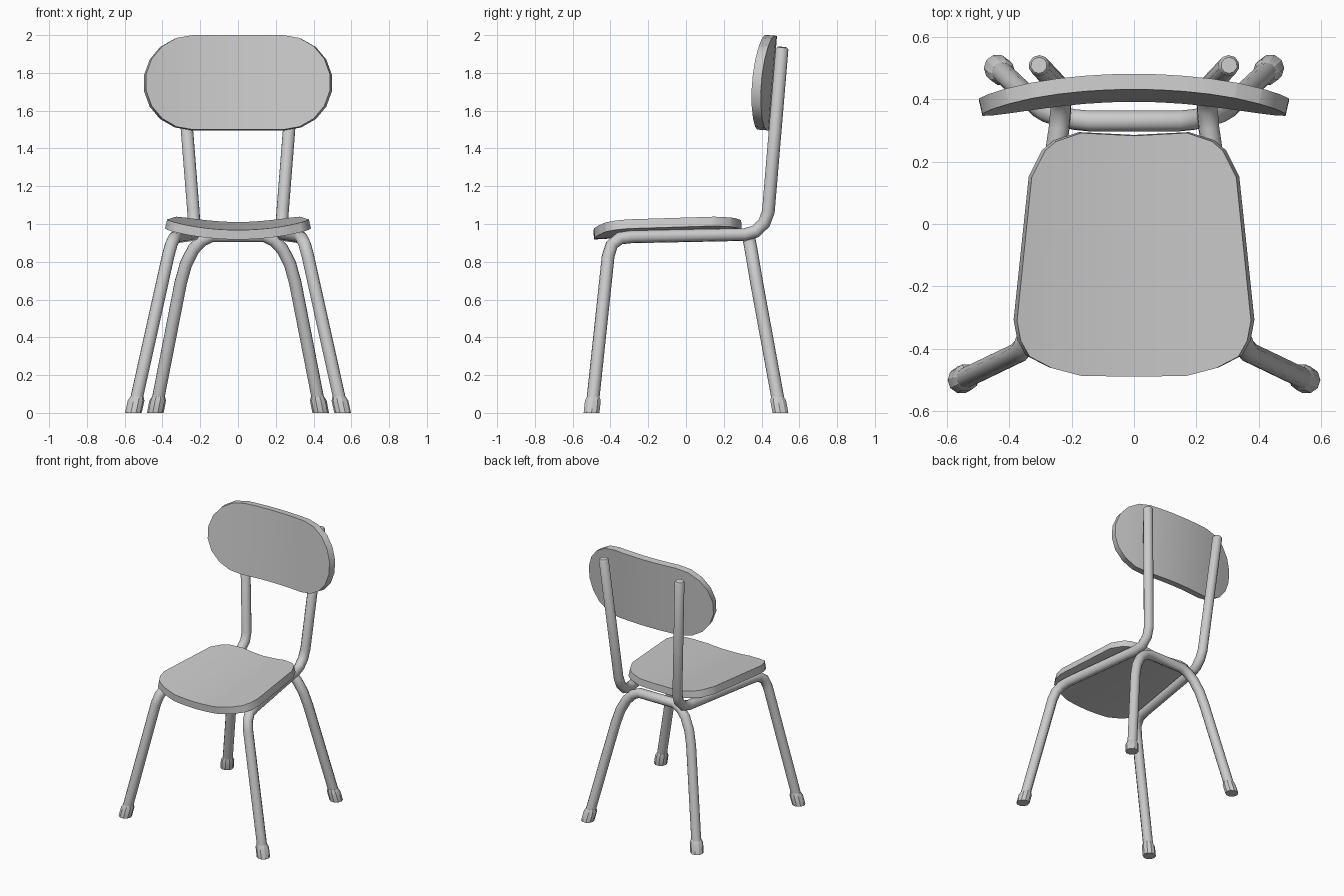
import bpy, bmesh, math
from mathutils import Vector

if "Cube" in bpy.data.objects:
    bpy.data.objects.remove(bpy.data.objects["Cube"])

SIDES = 10
TUBE_R = 0.034


def finish(bm, name, angle=35):
    bmesh.ops.recalc_face_normals(bm, faces=bm.faces)
    return to_object(bm, name, angle)


def to_object(bm, name, angle=35):
    mesh = bpy.data.meshes.new(name)
    bm.to_mesh(mesh)
    bm.free()
    obj = bpy.data.objects.new(name, mesh)
    bpy.context.collection.objects.link(obj)
    bpy.ops.object.select_all(action='DESELECT')
    obj.select_set(True)
    bpy.context.view_layer.objects.active = obj
    bpy.ops.object.shade_smooth_by_angle(angle=math.radians(angle))
    return obj


def skin(bm, rings):
    # bridge successive rings and cap both ends
    for a, b in zip(rings, rings[1:]):
        for i in range(SIDES):
            j = (i + 1) % SIDES
            bm.faces.new((a[i], a[j], b[j], b[i]))
    bm.faces.new(rings[0][::-1])
    bm.faces.new(rings[-1])


def tube(name, path, radii=None):
    pts = [Vector(p) for p in path]
    radii = radii or [TUBE_R] * len(pts)
    bm = bmesh.new()
    rings, side = [], None
    for k, p in enumerate(pts):
        t_in = (p - pts[max(k - 1, 0)]).normalized()
        t_out = (pts[min(k + 1, len(pts) - 1)] - p).normalized()
        t = (t_in + t_out).normalized()
        ref = side if side else Vector((0, 1, 0.3))
        side = (ref - t * ref.dot(t)).normalized()
        up = t.cross(side)
        rings.append([bm.verts.new(p + radii[k] * (
            side * math.cos(2 * math.pi * i / SIDES) +
            up * math.sin(2 * math.pi * i / SIDES))) for i in range(SIDES)])
    skin(bm, rings)
    return finish(bm, name, 40)


def foot(name, base, lean):
    # rubber cap: level rings that follow the lean of the leg
    bm = bmesh.new()
    rings = []
    for z, r in ((0, 0.044), (0.065, 0.044), (0.088, 0.034)):
        c = Vector(base) + Vector(lean) * z
        rings.append([bm.verts.new((c.x + r * math.cos(2 * math.pi * i / SIDES),
                                    c.y + r * math.sin(2 * math.pi * i / SIDES), z))
                      for i in range(SIDES)])
    skin(bm, rings)
    return finish(bm, name, 25)


def panel(name, outline, place, cuts, thickness):
    # flat outline, sliced along x, then bent into place and thickened
    bm = bmesh.new()
    bm.faces.new([bm.verts.new((u, v, 0)) for u, v in outline])
    for x in cuts:
        bmesh.ops.bisect_plane(bm, geom=bm.verts[:] + bm.edges[:] + bm.faces[:],
                               dist=1e-5, plane_co=(x, 0, 0), plane_no=(1, 0, 0))
    for v in bm.verts:
        v.co = place(v.co.x, v.co.y)
    obj = to_object(bm, name, 35)
    mod = obj.modifiers.new("thickness", 'SOLIDIFY')
    mod.thickness = thickness
    mod.offset = -1
    bpy.ops.object.modifier_apply(modifier=mod.name)
    bpy.ops.object.shade_smooth_by_angle(angle=math.radians(35))
    return obj


# Seat: rounded trapezoid, dished across its width and tilted up to the rear
half = [(0.17, -0.487), (0.265, -0.462), (0.335, -0.425), (0.363, -0.375),
        (0.375, -0.31), (0.328, 0.15), (0.285, 0.235), (0.25, 0.265), (0.17, 0.292)]
outline = [(0, -0.49)] + half + [(0, 0.283)] + [(-x, y) for x, y in reversed(half)]
panel("seat", outline,
      lambda x, y: Vector((x, y, 0.995 + 0.055 * y + 0.33 * x * x)),
      [i * 0.055 for i in range(-6, 7)], 0.05)

# Backrest: stadium shape wrapped around the sitter
arc = [(0.24 + 0.25 * math.cos(math.radians(a)), 1.75 + 0.25 * math.sin(math.radians(a)))
       for a in range(-90, 91, 20)]
outline = arc + [(-x, z) for x, z in reversed(arc)]
panel("backrest", outline,
      lambda x, z: Vector((x, 0.412 + 0.08 * (z - 1.75) - 0.26 * x * x, z)),
      [i * 0.08 for i in range(-5, 6)], 0.05)

# Front leg, seat rail and back post are one bent tube on each side
side_path = [(0.543, -0.495, 0.05), (0.37, -0.412, 0.83), (0.354, -0.393, 0.89),
             (0.338, -0.35, 0.924), (0.328, -0.29, 0.932), (0.24, 0.31, 0.944),
             (0.235, 0.368, 0.96), (0.233, 0.414, 1.005), (0.236, 0.436, 1.065),
             (0.304, 0.508, 1.925), (0.305, 0.509, 1.936)]
side_radii = [TUBE_R] * (len(side_path) - 1) + [0.026]
for label, s in (("left", -1), ("right", 1)):
    tube("side_frame_" + label, [(s * x, y, z) for x, y, z in side_path], side_radii)
    foot("front_foot_" + label, (s * 0.554, -0.5, 0), (s * -0.222, 0.106, 0))
    foot("back_foot_" + label, (s * 0.438, 0.5, 0), (s * -0.195, -0.182, 0))

# Back legs: a single upside-down U
leg = [(0.428, 0.491, 0.05), (0.303, 0.374, 0.69), (0.275, 0.357, 0.79),
       (0.235, 0.344, 0.867), (0.19, 0.335, 0.914), (0.14, 0.33, 0.937)]
tube("back_legs", leg + [(-x, y, z) for x, y, z in reversed(leg)])
